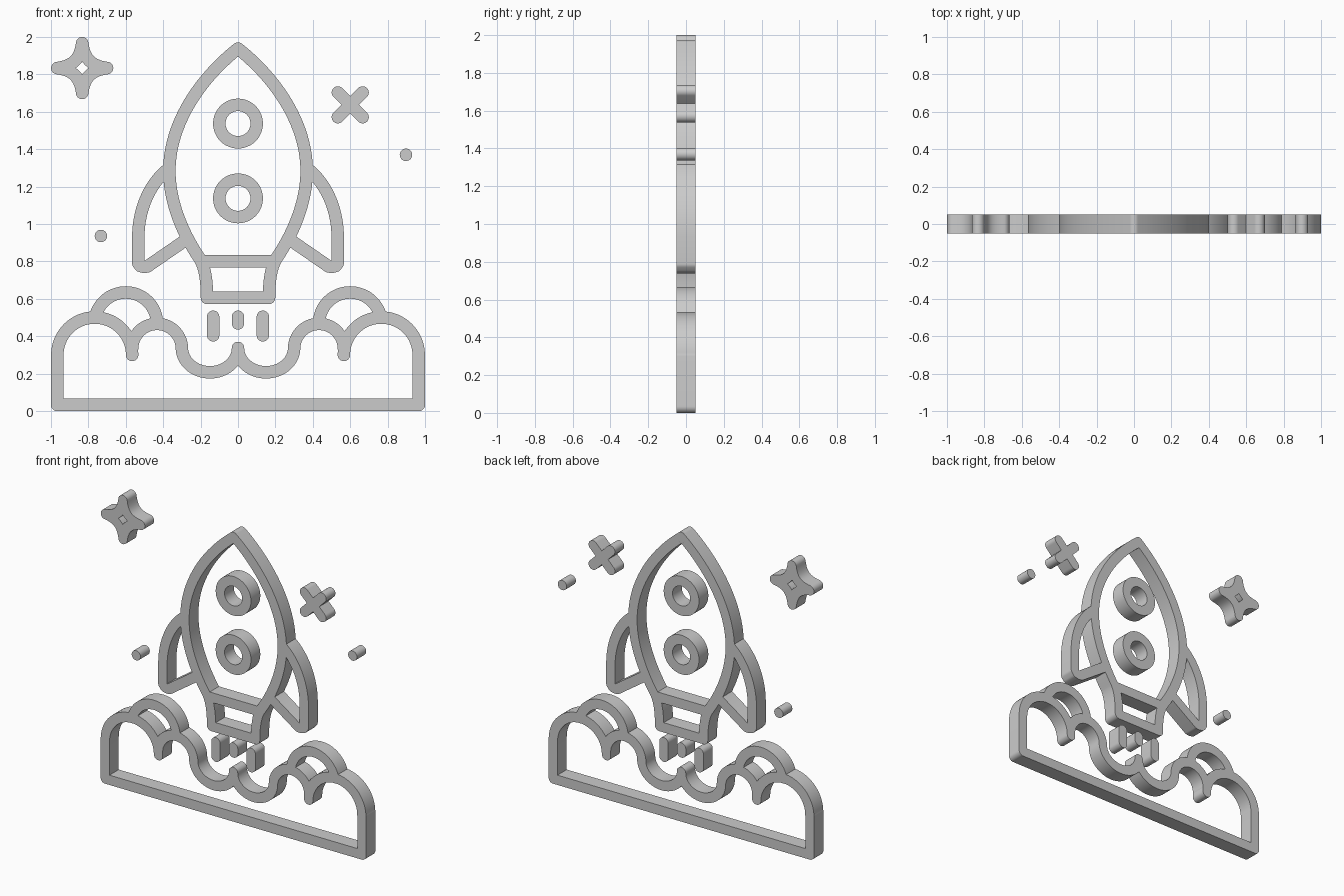
import bpy
from math import sin, cos, pi, radians
from mathutils import Vector
from mathutils.geometry import delaunay_2d_cdt

if "Cube" in bpy.data.objects:
    bpy.data.objects.remove(bpy.data.objects["Cube"])

H = 0.0333      # half the line width
DEPTH = 0.05    # half the plate thickness


def arc(cx, cz, rx, a0, a1, rz=None, n=32):
    rz = rx if rz is None else rz
    angs = [radians(a0 + (a1 - a0) * i / n) for i in range(n + 1)]
    return [(cx + rx * cos(a), cz + rz * sin(a)) for a in angs]


def bez(p0, p1, p2, p3, n=20):
    out = []
    for i in range(n + 1):
        t = i / n
        s = 1 - t
        out.append(tuple(s**3 * a + 3*s*s*t * b + 3*s*t*t * c + t**3 * d
                         for a, b, c, d in zip(p0, p1, p2, p3)))
    return out


def mirror(paths):
    return paths + [[(-x, z) for x, z in p] for p in paths]


def disc(c, start=0.0, n=28):
    return [Vector((c[0] + H * cos(start + 2*pi*i/n),
                    c[1] + H * sin(start + 2*pi*i/n))) for i in range(n)]


def stroke(path):
    """Polygons covering a round-capped line along the path."""
    if len(path) == 1:
        return [disc(path[0])]
    pts = [Vector(p) for p in path]
    closed = (pts[0] - pts[-1]).length < 1e-5
    last = len(pts) - 1
    left, right, angles = [], [], []
    for i, p in enumerate(pts):
        a = pts[i - 1] if i else (pts[-2] if closed else p)
        b = pts[i + 1] if i < last else (pts[1] if closed else p)
        d = (b - a).normalized()
        nrm = Vector((-d.y, d.x)) * H
        left.append(p + nrm)
        right.append(p - nrm)
        angles.append(Vector((1, 0)).angle_signed(nrm) * -1)
    polys = [[right[i], right[i+1], left[i+1], left[i]] for i in range(last)]
    if not closed:
        polys += [disc(pts[0], angles[0]), disc(pts[-1], angles[-1])]
    return polys


def plate(name, paths):
    """Merge all strokes into one flat outline and give it thickness."""
    verts, faces = [], []
    for path in paths:
        for poly in stroke(path):
            faces.append(list(range(len(verts), len(verts) + len(poly))))
            verts += poly
    v2, _, tris, _, _, origin = delaunay_2d_cdt(verts, [], faces, 0, 1e-5)
    tris = [list(t) for t, o in zip(tris, origin) if o]
    n = len(v2)
    co = [(v.x, -DEPTH, v.y) for v in v2] + [(v.x, DEPTH, v.y) for v in v2]
    edges = {(t[i], t[(i + 1) % len(t)]) for t in tris for i in range(len(t))}
    sides = [(b, a, a + n, b + n) for a, b in edges if (b, a) not in edges]
    back = [[i + n for i in reversed(t)] for t in tris]
    me = bpy.data.meshes.new(name)
    me.from_pydata(co, [], tris + back + sides)
    me.validate()
    ob = bpy.data.objects.new(name, me)
    bpy.context.collection.objects.link(ob)
    bpy.ops.object.select_all(action='DESELECT')
    ob.select_set(True)
    bpy.context.view_layer.objects.active = ob
    bpy.ops.object.shade_smooth_by_angle()
    return ob


# rocket: hull side flowing into the nozzle, fin, and two cross bars
hull = (bez((0, 1.938), (-.2, 1.78), (-.367, 1.54), (-.367, 1.285))
        + bez((-.367, 1.285), (-.367, 1.11), (-.29, .94), (-.204, .814))[1:]
        + bez((-.204, .814), (-.175, .765), (-.166, .69), (-.166, .605))[1:])
fin = [bez((-.372, 1.295), (-.47, 1.22), (-.533, 1.08), (-.533, .93)) + [(-.533, .79)],
       [(-.533, .79), (-.522, .776)],
       [(-.522, .776), (-.503, .771)],
       [(-.503, .771), (-.485, .773)],
       [(-.485, .773), (-.283, .912)]]
plate("rocket_body", mirror([hull] + fin)
      + [[(-.195, .802), (.195, .802)], [(-.166, .605), (.166, .605)]])

# round windows
for label, z in (("upper", 1.537), ("lower", 1.137)):
    plate(label + "_window", [arc(0, z, .1, 0, 360, n=48)])

# exhaust flames
for label, x, z in (("left", -.133, .405), ("middle", 0, .469), ("right", .133, .405)):
    plate(label + "_flame", [[(x, z), (x, .504)]])

# smoke clouds on a flat base
cloud = [[(-.967, .033), (-.967, .30)] ,
         arc(-.766, .30, .2, 180, 0),
         arc(-.433, .333, .133, 180, 0) + arc(-.15, .337, .15, 180, 360, .13)[1:],
         arc(-.6, .467, .167, 169, 0)]
plate("smoke_cloud", mirror(cloud) + [[(-.967, .0333), (.967, .0333)]])

# four-pointed sparkle
curve = bez((0, .133), (.012, .048), (.048, .012), (.133, 0))
cx, cz = -.833, 1.8337
plate("sparkle", [[(cx + sx * x, cz + sz * z) for x, z in curve]
                  for sx in (1, -1) for sz in (1, -1)])

# crossed star and dots
plate("cross_star", [[(.6 - .066, 1.637 - .066 * s), (.6 + .066, 1.637 + .066 * s)]
                     for s in (1, -1)])
plate("left_dot", [[(-.733, .936)]])
plate("right_dot", [[(.898, 1.37)]])
